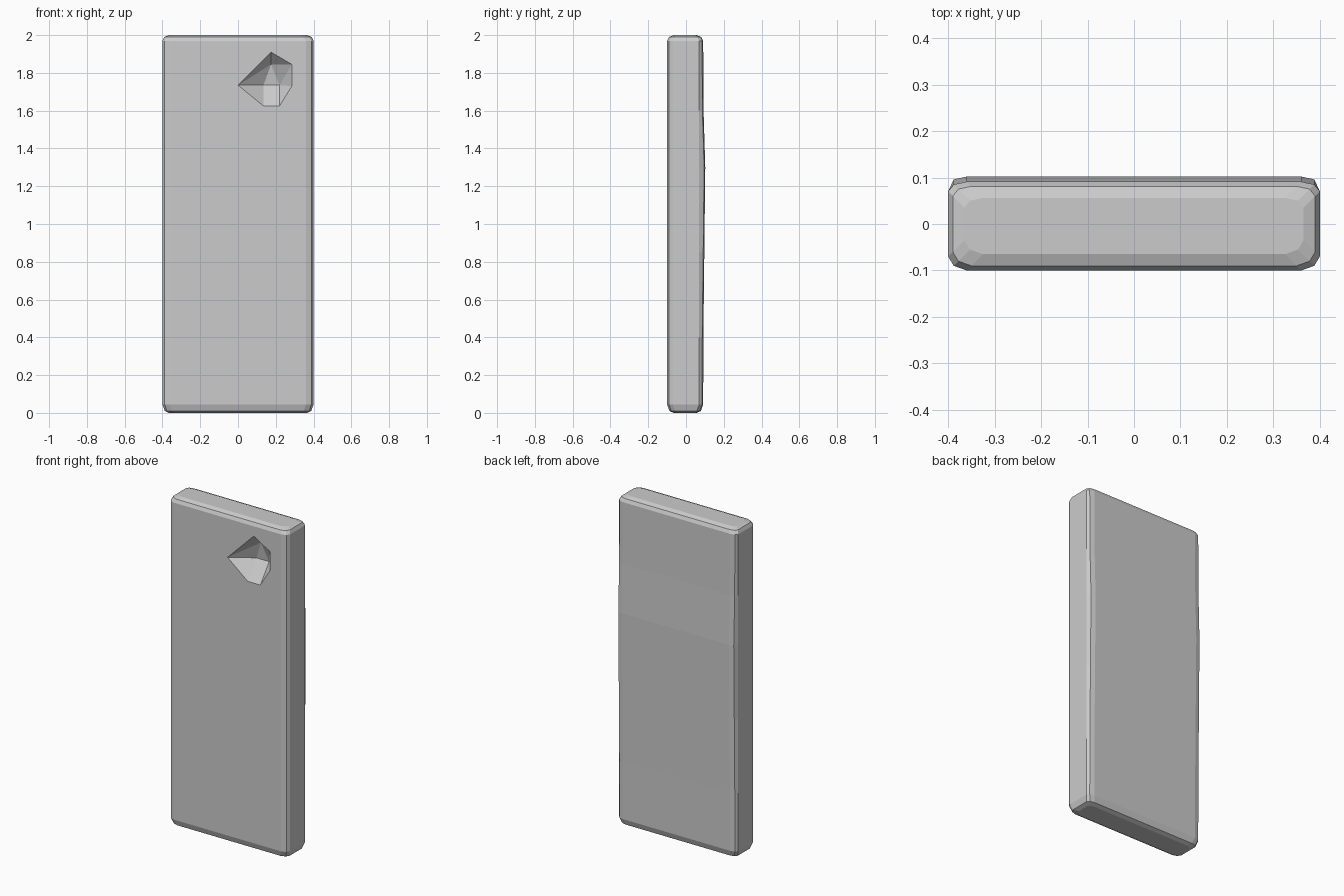
import bpy, bmesh

if "Cube" in bpy.data.objects:
    bpy.data.objects.remove(bpy.data.objects["Cube"])


def make_object(name, bm):
    bmesh.ops.recalc_face_normals(bm, faces=bm.faces)
    mesh = bpy.data.meshes.new(name)
    bm.to_mesh(mesh)
    bm.free()
    obj = bpy.data.objects.new(name, mesh)
    bpy.context.collection.objects.link(obj)
    return obj


def section(inset, back):
    """Rounded slab outline; the back plane sits at y = back."""
    f, w = -0.10 + inset, 0.40 - inset
    b = back - inset
    half = [(w - 0.04, f), (w - 0.012, f + 0.010), (w, f + 0.03),
            (w, 0.07 - inset), (w - 0.012, b - 0.006), (w - 0.04, b)]
    return half + [(-x, y) for x, y in reversed(half)]


# Slab body: height, edge inset, back plane (slight bulge in the back)
levels = [(0.0, 0.035, 0.091), (0.010, 0.012, 0.091), (0.045, 0, 0.091),
          (0.40, 0, 0.092), (0.85, 0, 0.097), (1.30, 0, 0.102),
          (1.60, 0, 0.093), (1.97, 0, 0.091), (1.99, 0.010, 0.091),
          (2.0, 0.035, 0.091)]
bm = bmesh.new()
rings = [[bm.verts.new((x, y, z)) for x, y in section(d, b)]
         for z, d, b in levels]
for lo, hi in zip(rings, rings[1:]):
    for i in range(len(lo)):
        j = (i + 1) % len(lo)
        bm.faces.new((lo[i], lo[j], hi[j], hi[i]))
bm.faces.new(rings[0])
bm.faces.new(rings[-1])
body = make_object("slab_body", bm)

# Faceted pit in the upper right of the front
outline = [(0.0, 1.735), (0.175, 1.91), (0.285, 1.845),
           (0.285, 1.73), (0.22, 1.625), (0.135, 1.625)]
floor = [(0.10, -0.04, 1.735), (0.175, -0.03, 1.845),
         (0.135, -0.015, 1.735), (0.22, -0.015, 1.735)]
bm = bmesh.new()
for x, z in outline:
    bm.verts.new((x, -0.10, z))
    bm.verts.new((x, -0.16, z))
for p in floor:
    bm.verts.new(p)
res = bmesh.ops.convex_hull(bm, input=bm.verts)
loose = [v for v in bm.verts if not v.link_faces]
bmesh.ops.delete(bm, geom=loose, context='VERTS')
cutter = make_object("pit_cutter", bm)
cutter.hide_render = True

cut = body.modifiers.new("pit", 'BOOLEAN')
cut.operation = 'DIFFERENCE'
cut.solver = 'EXACT'
cut.object = cutter
bpy.context.view_layer.objects.active = body
body.select_set(True)
bpy.ops.object.modifier_apply(modifier=cut.name)
bpy.data.objects.remove(cutter, do_unlink=True)
